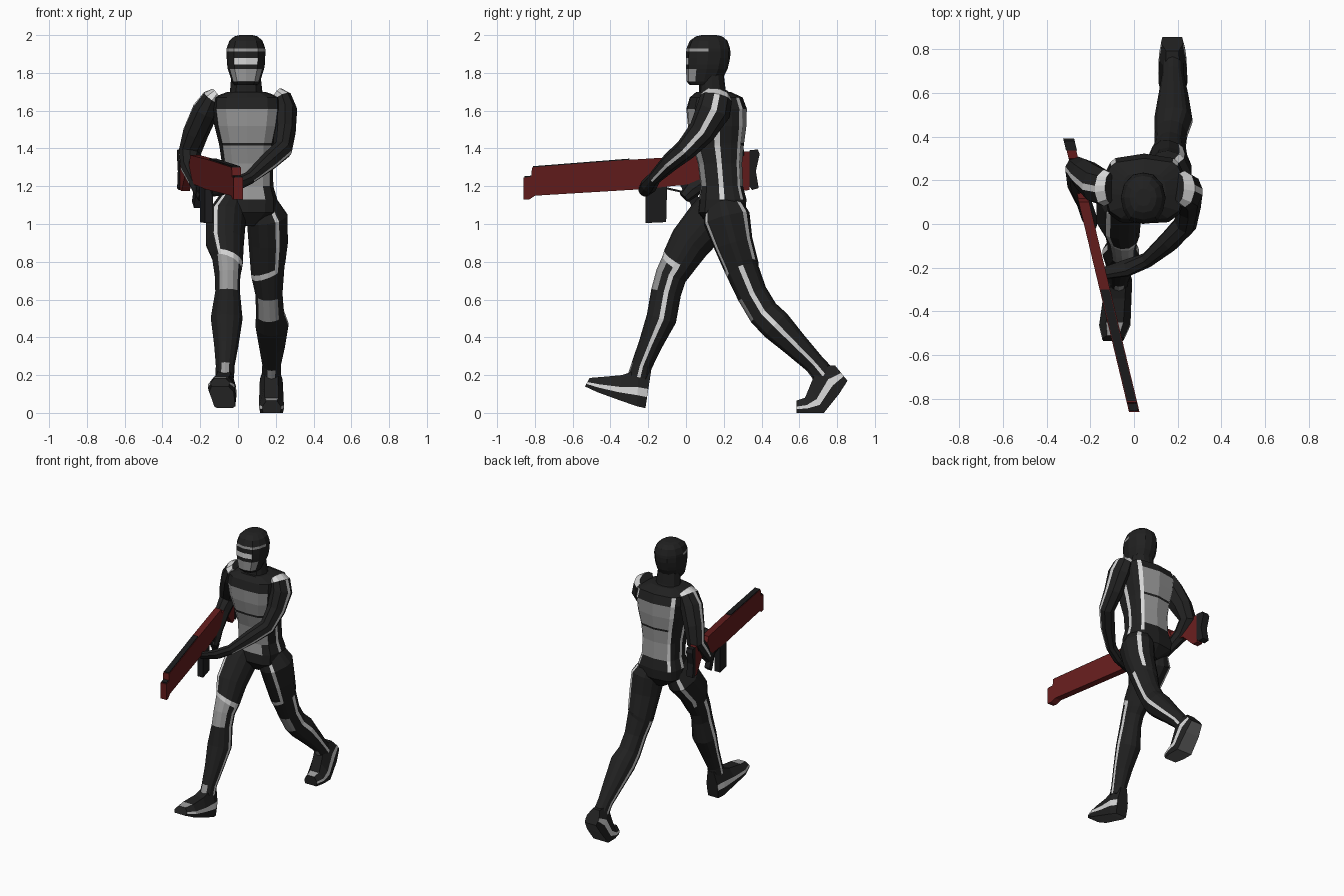
import bpy, bmesh, math
from mathutils import Vector

# Colours
NAMES = {
    "charcoal suit": (0.015, 0.015, 0.015),
    "grey armour": (0.32, 0.32, 0.32),
    "light stripe": (0.68, 0.68, 0.68),
    "red gun metal": (0.13, 0.012, 0.012),
    "black gun parts": (0.012, 0.012, 0.013),
    "sole grey": (0.12, 0.12, 0.12),
}
MATS = []
for n, c in NAMES.items():
    m = bpy.data.materials.new(n)
    m.diffuse_color = (*c, 1)
    MATS.append(m)
SUIT, GREY, LIGHT, RED, BLACK, SOLE = range(6)


def loft(name, rings, rule, caps=SUIT):
    """Skin a list of rings; rule(segment, side) gives the colour."""
    bm = bmesh.new()
    vs = [[bm.verts.new(p) for p in r] for r in rings]
    n = len(rings[0])
    for i in range(len(rings) - 1):
        for j in range(n):
            k = (j + 1) % n
            f = bm.faces.new((vs[i][j], vs[i][k], vs[i + 1][k], vs[i + 1][j]))
            f.material_index = rule(i, j)
    for r in (vs[0], vs[-1]):
        bm.faces.new(r).material_index = caps
    bmesh.ops.recalc_face_normals(bm, faces=bm.faces)
    me = bpy.data.meshes.new(name)
    bm.to_mesh(me)
    bm.free()
    for m in MATS:
        me.materials.append(m)
    ob = bpy.data.objects.new(name, me)
    bpy.context.collection.objects.link(ob)
    return ob


def stacked(name, levels, half, rule):
    """Horizontal symmetric rings (z, cx, cy, rx, ry) from a half outline."""
    outline = half + [(-u, v) for u, v in half[-2:0:-1]]
    n = len(outline)
    rings = [[(cx + u * rx, cy + v * ry, z) for u, v in outline] for z, cx, cy, rx, ry in levels]
    return loft(name, rings, lambda i, j: rule(i, min(j, n - 1 - j)))


def limb(name, path, sign, angles, rule, tilted=(), tilt=0.0):
    """Rings square to the path; angle 0 is outward, 90 is forward."""
    pts = [Vector(p[:3]) for p in path]
    rings = []
    for i, p in enumerate(path):
        t = (pts[min(i + 1, len(pts) - 1)] - pts[max(i - 1, 0)]).normalized()
        front = t.cross(Vector((1, 0, 0))).normalized()
        side = front.cross(t) * sign
        drop = t * (tilt if i in tilted else 0)
        rings.append([pts[i] + (side * p[3] - drop) * math.cos(math.radians(a))
                      + front * p[4] * math.sin(math.radians(a)) for a in angles])
    return loft(name, rings, rule)


# Torso: chest and back plates, side and back stripes
torso = [
    (.99, .05, .19, .05, .07), (1.06, .05, .19, .155, .125), (1.13, .05, .195, .158, .125),
    (1.20, .05, .19, .137, .112), (1.32, .05, .18, .135, .117), (1.415, .048, .17, .147, .136),
    (1.43, .048, .17, .15, .138), (1.52, .047, .165, .172, .155), (1.61, .047, .162, .185, .16),
    (1.67, .047, .16, .18, .14), (1.70, .045, .145, .10, .09)]
torso_half = [(0, -1), (.6, -.96), (.88, -.72), (1, -.14), (1, .08),
              (.95, .5), (.84, .75), (.72, .87), (0, 1)]


def torso_rule(i, k):
    if k in (3, 6) and 2 <= i <= 8:
        return LIGHT
    if (k == 0 and i in (2, 3, 4, 6, 7)) or (k == 1 and i in (3, 4, 6, 7)):
        return GREY
    if k == 7 and i in (3, 4, 6, 7):
        return GREY
    return SUIT


stacked("torso", torso, torso_half, torso_rule)

# Neck and masked head
head_half = [(0, -1), (.62, -.88), (.88, -.5), (1, 0), (.85, .55), (.45, .92), (0, 1)]
stacked("neck", [(1.66, .043, .145, .09, .08), (1.71, .043, .14, .085, .07),
                 (1.79, .042, .135, .077, .065)], head_half, lambda i, k: SUIT)


def head_rule(i, k):
    if i == 1 and k < 2:
        return GREY      # jaw guard
    if i == 3 and k == 0:
        return LIGHT     # visor
    if i == 5 and k < 3:
        return GREY      # brow band
    return SUIT


stacked("head", [
    (1.735, .042, .10, .062, .08), (1.755, .042, .095, .075, .092), (1.82, .042, .11, .096, .11),
    (1.845, .042, .113, .10, .113), (1.88, .042, .117, .102, .117), (1.913, .042, .118, .103, .117),
    (1.93, .042, .118, .102, .115), (1.97, .042, .12, .088, .10), (1.993, .042, .122, .062, .07),
    (2.0, .042, .122, .035, .04)], head_half, head_rule)

# Legs: thigh stripes, knee pads, shin stripes
LEG = [-9, 9, 50, 55, 67, 90, 116, 143, 171, 189, 215, 245, 270, 298, 313]


def leg_rule(pad):
    def rule(i, j):
        if i == 3 and 3 <= j <= 8:
            return LIGHT     # band above the knee
        if j in (3, 13) and i < 3:
            return LIGHT
        if j in (0, 8) and i >= 4:
            return LIGHT
        if i in pad and 2 <= j <= 6:
            return GREY      # knee pad
        if i == 9 and j in (4, 5):
            return GREY      # ankle patch
        return SUIT
    return rule


limb("front_leg", [
    (-.03, .17, 1.13, .07, .09), (-.065, .13, 1.03, .108, .122), (-.07, .02, .90, .102, .11),
    (-.06, -.03, .815, .083, .097), (-.058, -.042, .79, .077, .092), (-.055, -.08, .725, .068, .083),
    (-.055, -.105, .64, .066, .08), (-.06, -.13, .50, .085, .08), (-.062, -.19, .36, .065, .062),
    (-.068, -.235, .25, .05, .055), (-.07, -.25, .19, .05, .06)],
    -1, LEG, leg_rule((4, 5)), (3, 4), .035)
limb("rear_leg", [
    (.125, .19, 1.13, .07, .09), (.155, .215, 1.03, .11, .125), (.16, .25, .90, .105, .105),
    (.16, .295, .77, .092, .093), (.16, .302, .745, .088, .088), (.164, .35, .63, .072, .081),
    (.169, .41, .53, .075, .082), (.18, .475, .465, .088, .085), (.18, .58, .36, .07, .068),
    (.178, .68, .26, .05, .055), (.177, .73, .20, .05, .06)],
    1, LEG, leg_rule((5,)), (3, 4), .035)


# Feet: stations (x, top y, top z, bottom y, bottom z, half width)
def foot(name, stations):
    shape = [(-.9, 0), (.9, 0), (1, .3), (.97, .52), (.55, 1), (-.55, 1), (-.97, .52), (-1, .3)]
    rings = [[(x + u * w, by + (ty - by) * v, bz + (tz - bz) * v) for u, v in shape]
             for x, ty, tz, by, bz, w in stations]

    def rule(i, j):
        if j == 0:
            return SOLE
        if j in (2, 6):
            return LIGHT
        return GREY if i == 3 and j == 4 else SUIT
    loft(name, rings, rule)


foot("front_foot", [
    (-.07, -.185, .22, -.215, .025, .045), (-.07, -.25, .23, -.26, .035, .062),
    (-.078, -.34, .20, -.36, .07, .066), (-.088, -.45, .19, -.47, .11, .072),
    (-.095, -.51, .185, -.535, .14, .05)])
foot("rear_foot", [
    (.175, .79, .25, .855, .17, .05), (.176, .70, .25, .81, .10, .062),
    (.177, .655, .14, .73, .0, .066), (.178, .63, .08, .65, .0, .066),
    (.178, .585, .065, .585, .0, .05)])

# Arms with hands: white shoulder caps and outer stripes
ARM = [-10, 10, 50, 90, 130, 180, 225, 270, 315]


def arm_rule(i, j):
    return LIGHT if i == 0 or (j == 0 and i < 6) else SUIT


limb("left_arm", [
    (.205, .165, 1.69, .035, .07), (.232, .16, 1.668, .052, .085), (.248, .145, 1.60, .066, .092),
    (.248, .085, 1.49, .058, .074), (.235, .0, 1.395, .053, .058), (.16, -.08, 1.33, .05, .05),
    (.06, -.165, 1.245, .035, .035), (-.03, -.20, 1.20, .032, .045),
    (-.14, -.225, 1.17, .022, .032)], 1, ARM, arm_rule)
limb("right_arm", [
    (-.11, .165, 1.69, .035, .07), (-.137, .165, 1.668, .052, .085), (-.172, .18, 1.60, .07, .09),
    (-.225, .225, 1.48, .068, .075), (-.255, .25, 1.38, .06, .06), (-.255, .18, 1.30, .05, .052),
    (-.225, .09, 1.22, .035, .037), (-.205, .03, 1.18, .035, .045),
    (-.19, -.01, 1.14, .022, .032)], -1, ARM, arm_rule)


# Rifle: side outlines (y, z) given thickness and slanted across the body
def gun_part(name, outline, half, mat):
    rings = [[(-.205 - .24 * y + t, y, z) for y, z in outline] for t in (-half, half)]
    loft(name, rings, lambda i, j: mat, mat)


gun_part("rifle_body", [
    (-.86, 1.13), (-.86, 1.245), (-.82, 1.25), (-.815, 1.30), (-.30, 1.34), (.10, 1.365),
    (.13, 1.30), (.06, 1.215), (-.22, 1.185), (-.80, 1.15), (-.83, 1.13)], .024, RED)
gun_part("rifle_top_rail", [(-.81, 1.295), (-.81, 1.306), (-.30, 1.346), (-.30, 1.335)], .02, BLACK)
gun_part("rifle_muzzle_top", [(-.855, 1.24), (-.855, 1.253), (-.82, 1.256), (-.82, 1.24)], .02, BLACK)
gun_part("rifle_magazine", [(-.215, 1.20), (-.10, 1.20), (-.105, 1.01), (-.215, 1.005)], .022, BLACK)
gun_part("rifle_grip", [(-.05, 1.24), (.01, 1.24), (.078, 1.12), (.035, 1.085)], .02, BLACK)
gun_part("trigger_guard", [(-.11, 1.185), (-.02, 1.165), (-.02, 1.175), (-.11, 1.197)], .01, BLACK)
gun_part("rifle_stock", [
    (.08, 1.33), (.27, 1.33), (.30, 1.385), (.335, 1.385), (.335, 1.18), (.30, 1.175),
    (.22, 1.26), (.08, 1.25)], .022, RED)
gun_part("rifle_butt_pad", [
    (.335, 1.20), (.335, 1.39), (.38, 1.395), (.39, 1.37), (.37, 1.28), (.385, 1.19),
    (.35, 1.18)], .025, BLACK)
